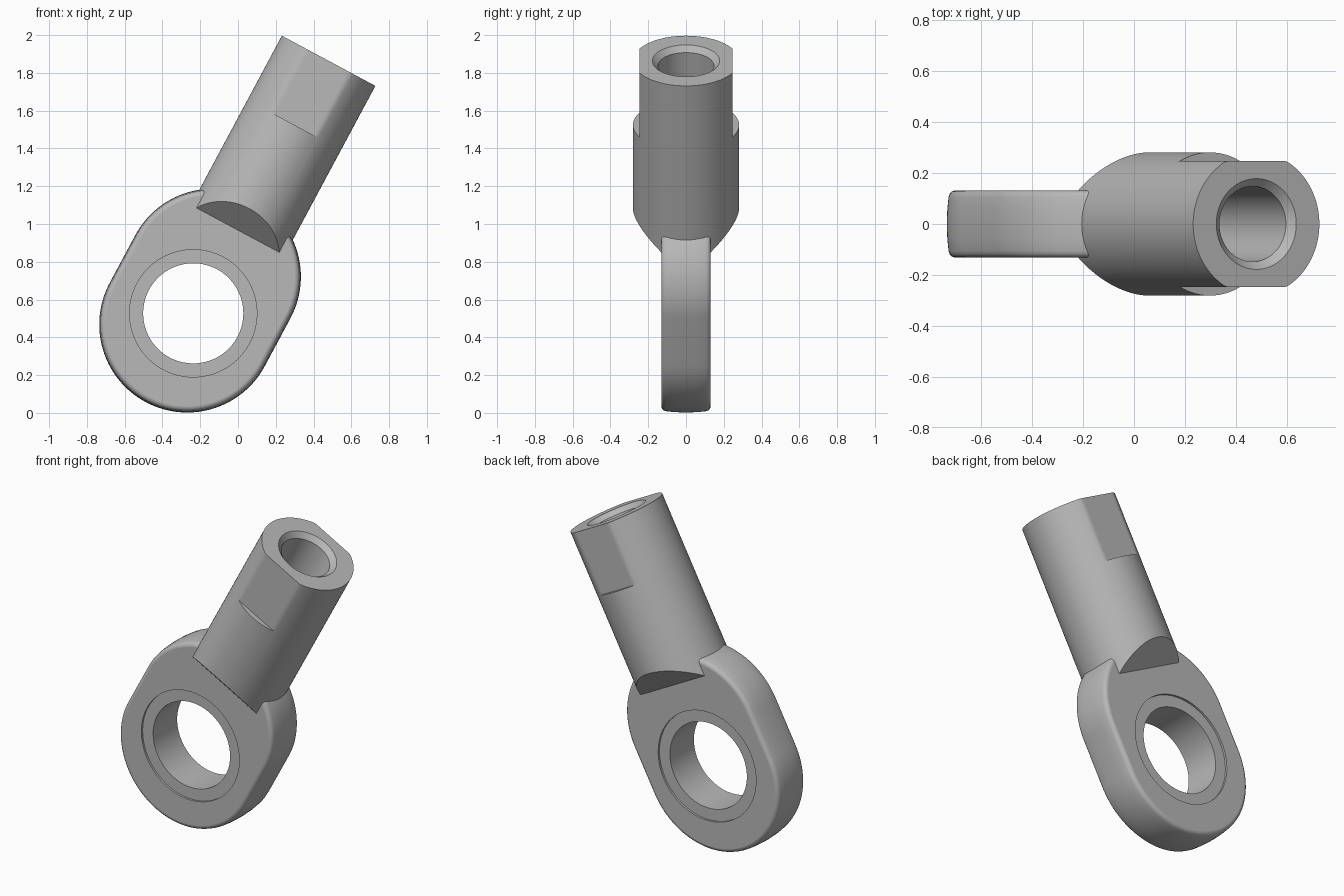
import bpy, bmesh
from math import sin, cos, pi, radians
from mathutils import Vector, Matrix

cube = bpy.data.objects.get("Cube")
if cube:
    bpy.data.objects.remove(cube)

steel = bpy.data.materials.new("grey_steel")
steel.use_nodes = True
grey = (0.48, 0.48, 0.48, 1)
steel.diffuse_color = grey
steel.node_tree.nodes["Principled BSDF"].inputs["Base Color"].default_value = grey

# Local frame: origin at the eye centre, local z along the leaning shank
PLACE = Matrix.Translation((-0.237, 0, 0.527)) @ Matrix.Rotation(radians(28.2), 4, "Y")


def loft(loops, wrap):
    """Skin a series of equal loops, either wrapped round or capped."""
    bm = bmesh.new()
    rows = [[bm.verts.new(p) for p in loop] for loop in loops]
    n = len(rows[0])
    pairs = list(zip(rows, rows[1:]))
    if wrap:
        pairs.append((rows[-1], rows[0]))
    else:
        bm.faces.new(rows[0])
        bm.faces.new(rows[-1])
    for a, b in pairs:
        for i in range(n):
            j = (i + 1) % n
            bm.faces.new((a[i], a[j], b[j], b[i]))
    bmesh.ops.remove_doubles(bm, verts=bm.verts, dist=1e-5)
    return bm


def finish(name, bm):
    bmesh.ops.recalc_face_normals(bm, faces=bm.faces)
    bm.transform(PLACE)
    mesh = bpy.data.meshes.new(name)
    bm.to_mesh(mesh)
    bm.free()
    mesh.materials.append(steel)
    obj = bpy.data.objects.new(name, mesh)
    bpy.context.collection.objects.link(obj)
    bpy.ops.object.select_all(action="DESELECT")
    obj.select_set(True)
    bpy.context.view_layer.objects.active = obj
    bpy.ops.object.shade_smooth_by_angle(angle=radians(30))


# Eye: rounded oblong housing with a recessed bearing face and a through bore
HALF = 60


def oblong(y, r):
    arc = [(k * pi / HALF, 0.22) for k in range(HALF + 1)]
    arc += [(pi + k * pi / HALF, -0.067) for k in range(HALF + 1)]
    return [Vector((r * cos(a), y, c + r * sin(a))) for a, c in arc]


def bore_circle(y, r):
    n = 2 * HALF + 2
    return [Vector((r * cos(t), y, r * sin(t)))
            for t in (2 * pi * (k - 0.5) / n for k in range(n))]


rim = [(0, 0.466), (0.06, 0.464), (0.106, 0.459), (0.119, 0.455),
       (0.127, 0.447), (0.131, 0.436), (0.131, 0.432)]
seat = [(0.131, 0.341), (0.131, 0.337), (0.118, 0.337), (0.118, 0.265)]
half_section = [(oblong, y, r) for y, r in rim] + [(bore_circle, y, r) for y, r in seat]
section = half_section + [(f, -y, r) for f, y, r in reversed(half_section[1:])]
finish("eye_housing", loft([f(y, r) for f, y, r in section], True))

# Shank: round bar with two wrench flats and a chamfered blind bore
RADIUS, FLAT, TOP, STEP = 0.281, 0.247, 1.517, 1.132


def ring(z, r, limit=1):
    n = 120
    return [Vector((r * cos(t), max(-limit, min(limit, r * sin(t))), z))
            for t in (2 * pi * k / n for k in range(n))]


shank = loft([ring(0.48, RADIUS), ring(STEP, RADIUS), ring(STEP, RADIUS, FLAT),
              ring(TOP, RADIUS, FLAT), ring(TOP, 0.178), ring(TOP - 0.03, 0.148),
              ring(0.8, 0.148)], False)

# Sloping cuts that bring the shank down to the eye thickness
for side in (-1, 1):
    cut = bmesh.ops.bisect_plane(
        shank, geom=shank.verts[:] + shank.edges[:] + shank.faces[:], dist=1e-6,
        plane_co=(0, side * 0.131, 0.5), plane_no=(0, side * 0.13, -0.151),
        clear_outer=True)
    edges = [e for e in cut["geom_cut"] if isinstance(e, bmesh.types.BMEdge)]
    bmesh.ops.holes_fill(shank, edges=edges, sides=0)
finish("threaded_shank", shank)
